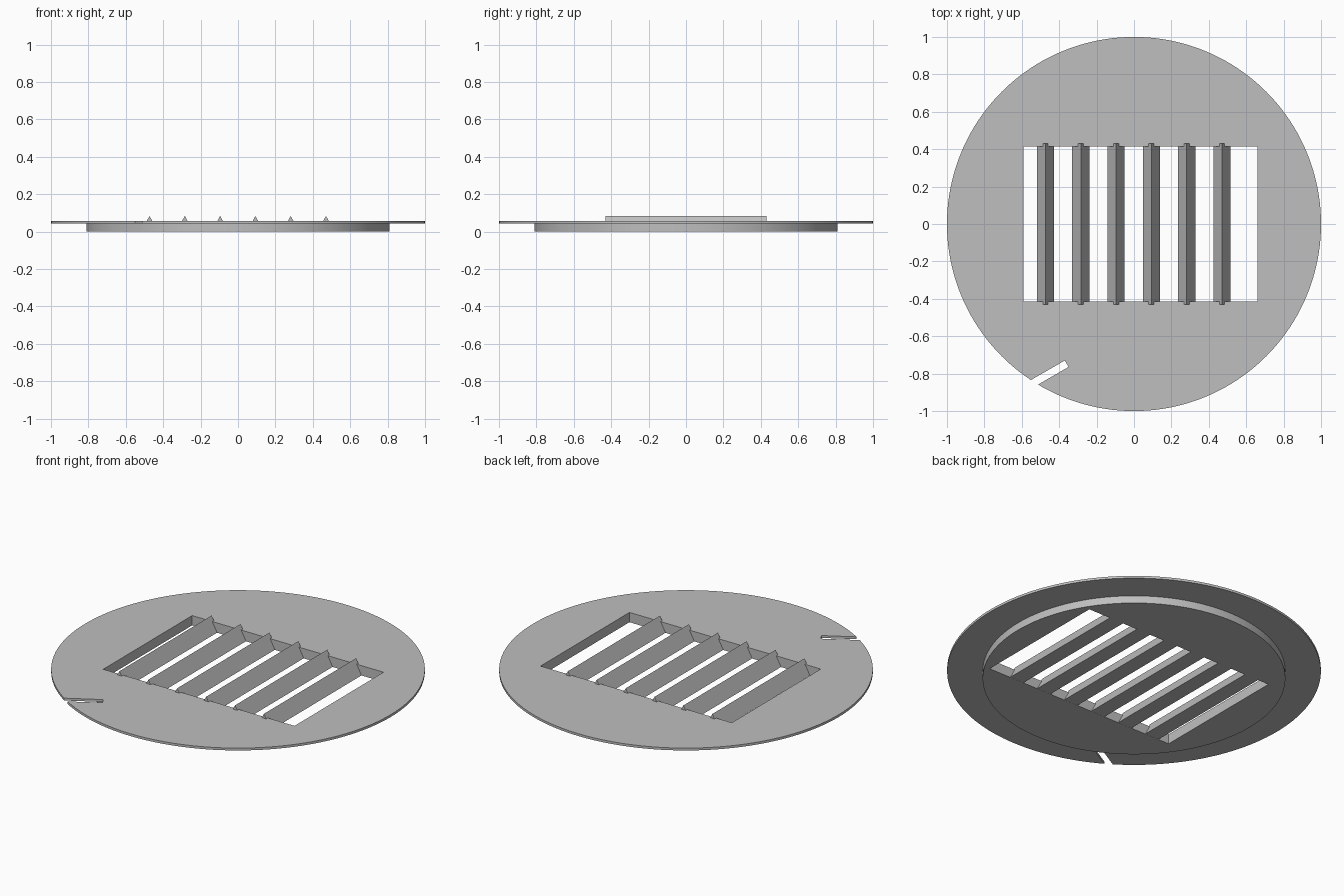
import bpy
import bmesh
import math
from mathutils import Matrix

if "Cube" in bpy.data.objects:
    bpy.data.objects.remove(bpy.data.objects["Cube"])

SEGMENTS = 160
BASE_R, FLANGE_Z, TOP_Z = 0.81, 0.044, 0.058

# Single grey material
grey = bpy.data.materials.new("plain_grey")
grey.use_nodes = True
colour = (0.52, 0.52, 0.52, 1)
grey.diffuse_color = colour
grey.node_tree.nodes["Principled BSDF"].inputs["Base Color"].default_value = colour


def add_object(name, bm):
    bmesh.ops.recalc_face_normals(bm, faces=bm.faces)
    mesh = bpy.data.meshes.new(name)
    bm.to_mesh(mesh)
    bm.free()
    mesh.materials.append(grey)
    obj = bpy.data.objects.new(name, mesh)
    bpy.context.collection.objects.link(obj)
    return obj


def lathe(name, profile):
    """Stack of rings (radius, height) closed by flat caps."""
    bm = bmesh.new()
    rings = []
    for r, z in profile:
        angles = [2 * math.pi * i / SEGMENTS for i in range(SEGMENTS)]
        rings.append([bm.verts.new((r * math.cos(a), r * math.sin(a), z)) for a in angles])
    for low, high in zip(rings, rings[1:]):
        for i in range(SEGMENTS):
            j = (i + 1) % SEGMENTS
            bm.faces.new((low[i], low[j], high[j], high[i]))
    bm.faces.new(rings[0])
    bm.faces.new(rings[-1])
    return add_object(name, bm)


def box(name, centre, size, turn=0):
    bm = bmesh.new()
    matrix = (Matrix.Translation(centre) @ Matrix.Rotation(turn, 4, "Z")
              @ Matrix.Diagonal((*size, 1)))
    bmesh.ops.create_cube(bm, size=1, matrix=matrix)
    return add_object(name, bm)


def prism(name, x, half_width, half_length, bottom, top):
    """Triangular bar lying along y."""
    bm = bmesh.new()
    section = [(x - half_width, bottom), (x + half_width, bottom), (x, top)]
    face = bm.faces.new([bm.verts.new((px, -half_length, pz)) for px, pz in section])
    moved = bmesh.ops.extrude_face_region(bm, geom=[face])["geom"]
    verts = [v for v in moved if isinstance(v, bmesh.types.BMVert)]
    bmesh.ops.translate(bm, verts=verts, vec=(0, 2 * half_length, 0))
    return add_object(name, bm)


def cut(target, cutter):
    mod = target.modifiers.new(cutter.name, "BOOLEAN")
    mod.operation = "DIFFERENCE"
    mod.solver = "EXACT"
    mod.object = cutter
    bpy.context.view_layer.objects.active = target
    bpy.ops.object.modifier_apply(modifier=mod.name)
    bpy.data.objects.remove(cutter)


# Round plate with a wider thin flange on top
plate = lathe("vent_plate", [(BASE_R, 0), (BASE_R, FLANGE_Z), (1, FLANGE_Z), (1, TOP_Z)])

# Rectangular opening and slanted slot in the rim
cut(plate, box("opening_cutter", (0.035, 0, 0.05), (1.25, 0.83, 0.4)))
slant = math.radians(30)
reach = 0.4
slot_centre = (-0.36 - math.cos(slant) * reach / 2, -0.747 - math.sin(slant) * reach / 2, 0.05)
cut(plate, box("slot_cutter", slot_centre, (reach, 0.04, 0.4), slant))

bpy.ops.object.select_all(action="DESELECT")
plate.select_set(True)
bpy.context.view_layer.objects.active = plate
bpy.ops.object.shade_smooth_by_angle(angle=math.radians(30))

# Six triangular slats with ridges rising above the plate
for i in range(6):
    prism(f"slat_{i + 1}", -0.473 + 0.1887 * i, 0.046, 0.43, 0.0005, 0.084)
